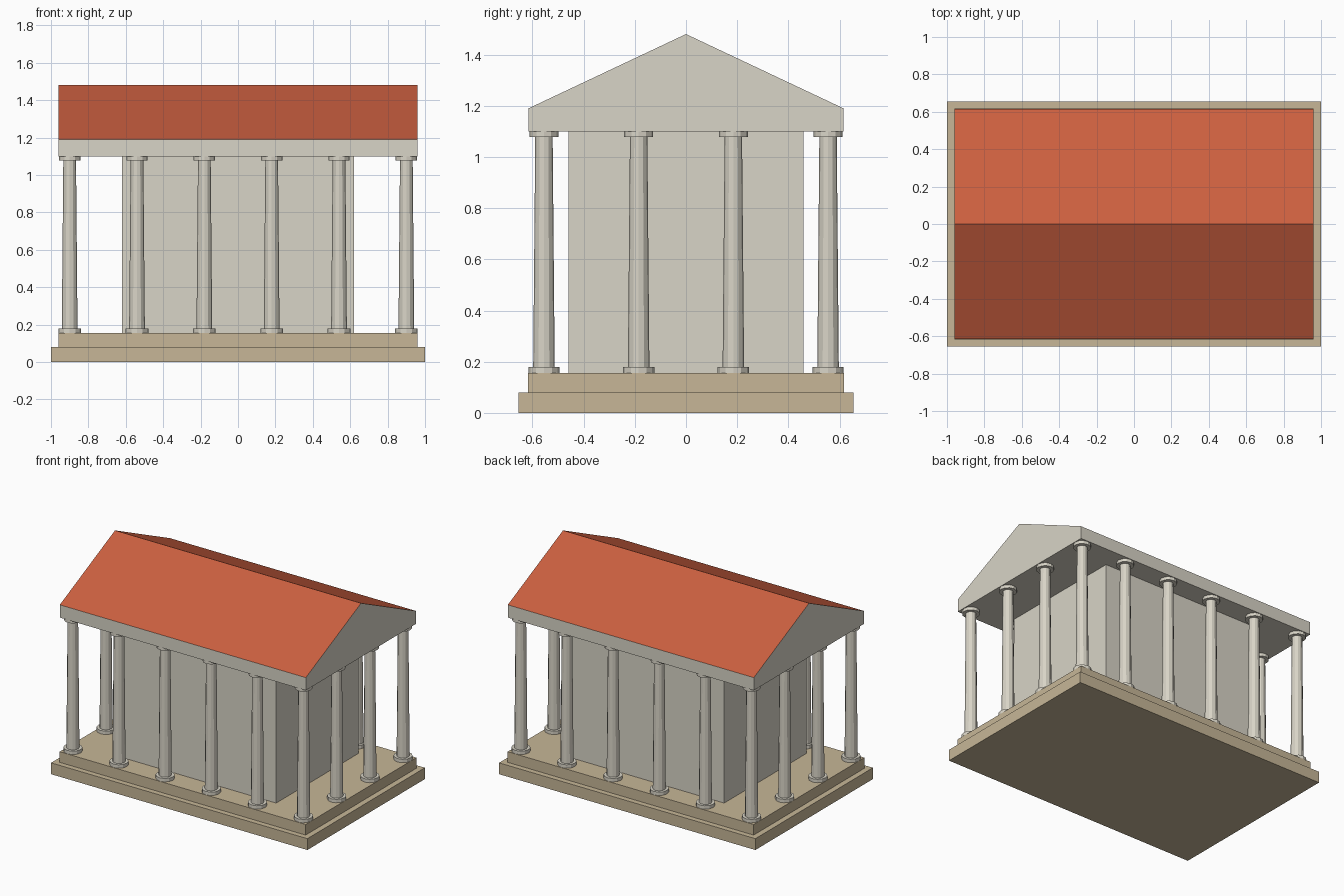
import bpy
import bmesh

cube = bpy.data.objects.get("Cube")
if cube:
    bpy.data.objects.remove(cube, do_unlink=True)


def material(name, color):
    mat = bpy.data.materials.new(name)
    mat.use_nodes = True
    mat.diffuse_color = (*color, 1)
    mat.node_tree.nodes["Principled BSDF"].inputs["Base Color"].default_value = (*color, 1)
    return mat


STONE = material("pale stone", (0.69, 0.66, 0.57))
SAND = material("sandstone", (0.57, 0.47, 0.31))
TILE = material("red roof tile", (0.60, 0.115, 0.05))


def finish(name, bm, *mats):
    bmesh.ops.recalc_face_normals(bm, faces=bm.faces)
    mesh = bpy.data.meshes.new(name)
    bm.to_mesh(mesh)
    bm.free()
    for mat in mats:
        mesh.materials.append(mat)
    obj = bpy.data.objects.new(name, mesh)
    bpy.context.collection.objects.link(obj)
    return obj


def box(name, half_x, half_y, z0, z1, mat):
    bm = bmesh.new()
    bmesh.ops.create_cube(bm, size=1)
    for v in bm.verts:
        v.co = (v.co.x * 2 * half_x, v.co.y * 2 * half_y, z1 if v.co.z > 0 else z0)
    return finish(name, bm, mat)


def drum(bm, z0, z1, r0, r1, sides=12):
    made = bmesh.ops.create_cone(bm, cap_ends=True, segments=sides,
                                 radius1=r0, radius2=r1, depth=z1 - z0)
    bmesh.ops.translate(bm, verts=made["verts"], vec=(0, 0, (z0 + z1) / 2))


FLOOR, EAVE = 0.155, 1.1

# Stepped platform and inner chamber
box("lower_step", 1.0, 0.655, 0, 0.08, SAND)
box("upper_step", 0.96, 0.617, 0.08, FLOOR, SAND)
box("inner_chamber", 0.62, 0.46, FLOOR, EAVE, STONE)

# One column: foot, tapered shaft, capital
bm = bmesh.new()
drum(bm, FLOOR, FLOOR + 0.024, 0.061, 0.061)
drum(bm, FLOOR + 0.024, EAVE - 0.022, 0.042, 0.034)
drum(bm, EAVE - 0.022, EAVE, 0.057, 0.057)
column = finish("column", bm, STONE)

# Colonnade around the edge of the platform
places = [(-0.9 + 0.36 * i, -0.555 + 0.37 * j) for i in range(6) for j in range(4)
          if i in (0, 5) or j in (0, 3)]
for x, y in places:
    copy = column.copy()
    copy.location = (x, y, 0)
    bpy.context.collection.objects.link(copy)
bpy.data.objects.remove(column)

# Beam and gable extruded from one end profile; the slopes are tiled
profile = [(-0.615, EAVE), (0.615, EAVE), (0.615, 1.19), (0, 1.48), (-0.615, 1.19)]
bm = bmesh.new()
end = bm.faces.new([bm.verts.new((-0.96, y, z)) for y, z in profile])
side = bmesh.ops.extrude_face_region(bm, geom=[end], use_keep_orig=True)
bmesh.ops.translate(bm, vec=(1.92, 0, 0),
                    verts=[g for g in side["geom"] if isinstance(g, bmesh.types.BMVert)])
bmesh.ops.recalc_face_normals(bm, faces=bm.faces)
for face in bm.faces:
    face.material_index = 1 if face.normal.z > 0.5 else 0
finish("gabled_roof", bm, STONE, TILE)
